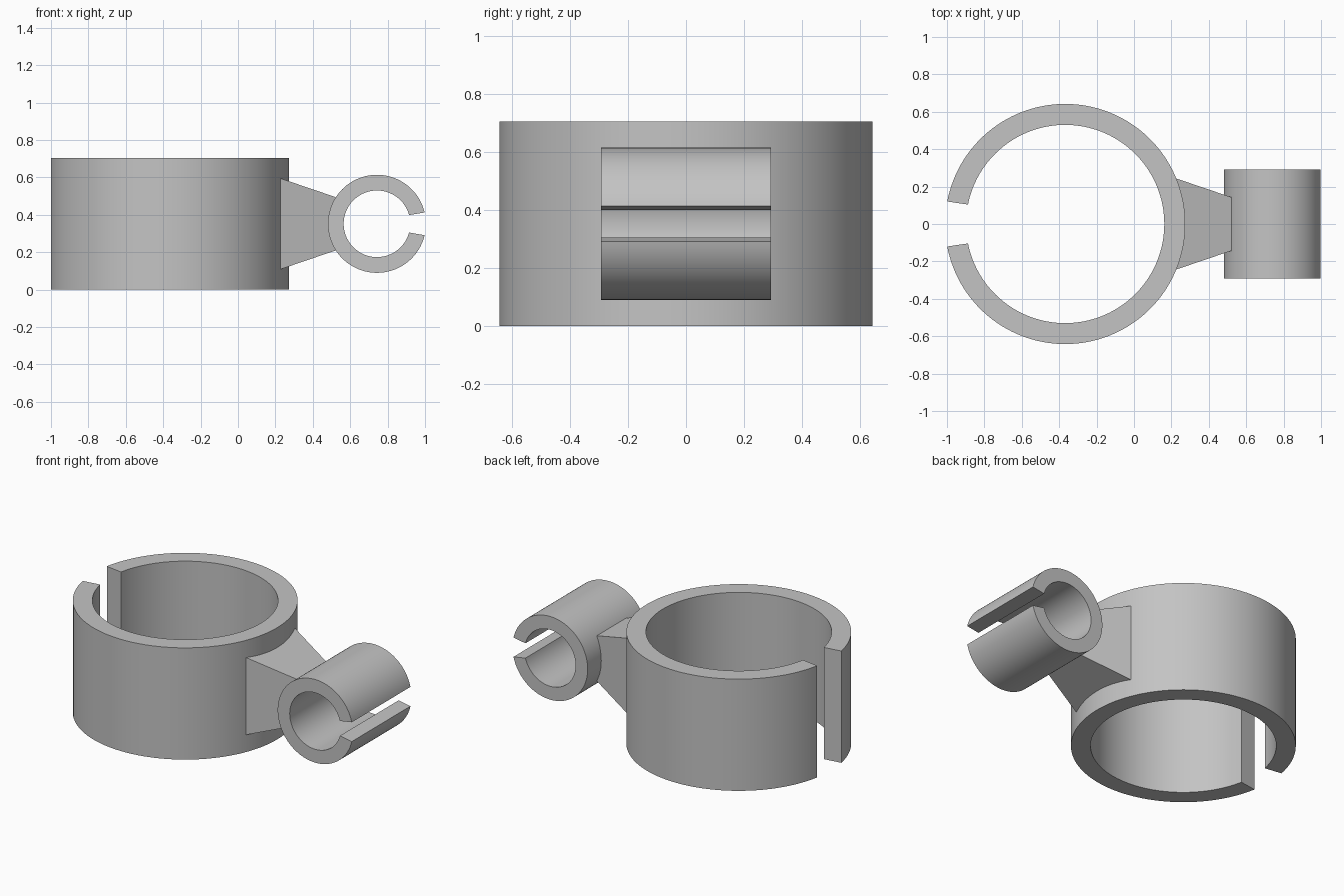
import bpy
import bmesh
from math import cos, sin, pi, radians
from mathutils import Matrix, Vector

cube = bpy.data.objects.get("Cube")
if cube:
    bpy.data.objects.remove(cube)

# Single plain grey material
grey = bpy.data.materials.new("plain grey")
grey.use_nodes = True
colour = (0.55, 0.55, 0.55, 1)
grey.diffuse_color = colour
grey.node_tree.nodes["Principled BSDF"].inputs["Base Color"].default_value = colour


def finish(name, bm):
    bmesh.ops.recalc_face_normals(bm, faces=bm.faces)
    mesh = bpy.data.meshes.new(name)
    bm.to_mesh(mesh)
    bm.free()
    mesh.materials.append(grey)
    obj = bpy.data.objects.new(name, mesh)
    bpy.context.collection.objects.link(obj)
    bpy.ops.object.select_all(action="DESELECT")
    obj.select_set(True)
    bpy.context.view_layer.objects.active = obj
    bpy.ops.object.shade_smooth_by_angle(angle=radians(30))
    return obj


def split_ring(name, outer, inner, height, gap_outer, gap_inner, placement, steps=96):
    """Open ring around z with its gap at +x; gaps are half angles in degrees."""
    bm = bmesh.new()
    sections = []
    for i in range(steps + 1):
        t = i / steps
        section = []
        for radius, gap, z in ((outer, gap_outer, -1), (outer, gap_outer, 1),
                               (inner, gap_inner, 1), (inner, gap_inner, -1)):
            start = radians(gap)
            a = start + t * (2 * pi - 2 * start)
            section.append(bm.verts.new((radius * cos(a), radius * sin(a), z * height / 2)))
        sections.append(section)
    for s, n in zip(sections, sections[1:]):
        for k in range(4):
            j = (k + 1) % 4
            bm.faces.new((s[k], s[j], n[j], n[k]))
    bm.faces.new(sections[0])
    bm.faces.new(sections[-1])
    bm.transform(placement)
    return finish(name, bm)


MID = 0.352

# Large upright clip, opening towards -x
split_ring("large_clip", 0.642, 0.53, 2 * MID, 10.8, 11.3,
           Matrix.Translation((-0.368, 0, MID)) @ Matrix.Rotation(pi, 4, "Z"), 128)

# Small sideways clip, opening towards +x
split_ring("small_clip", 0.262, 0.178, 0.584, 13.4, 15.2,
           Matrix.Translation((0.743, 0, MID)) @ Matrix.Rotation(pi / 2, 4, "X"))

# Tapered square neck joining the two clips
bm = bmesh.new()
bmesh.ops.create_cube(bm, size=2)
for v in bm.verts:
    x, half = (0.227, 0.243) if v.co.x < 0 else (0.521, 0.143)
    v.co = Vector((x, v.co.y * half, MID + v.co.z * half))
finish("neck", bm)
